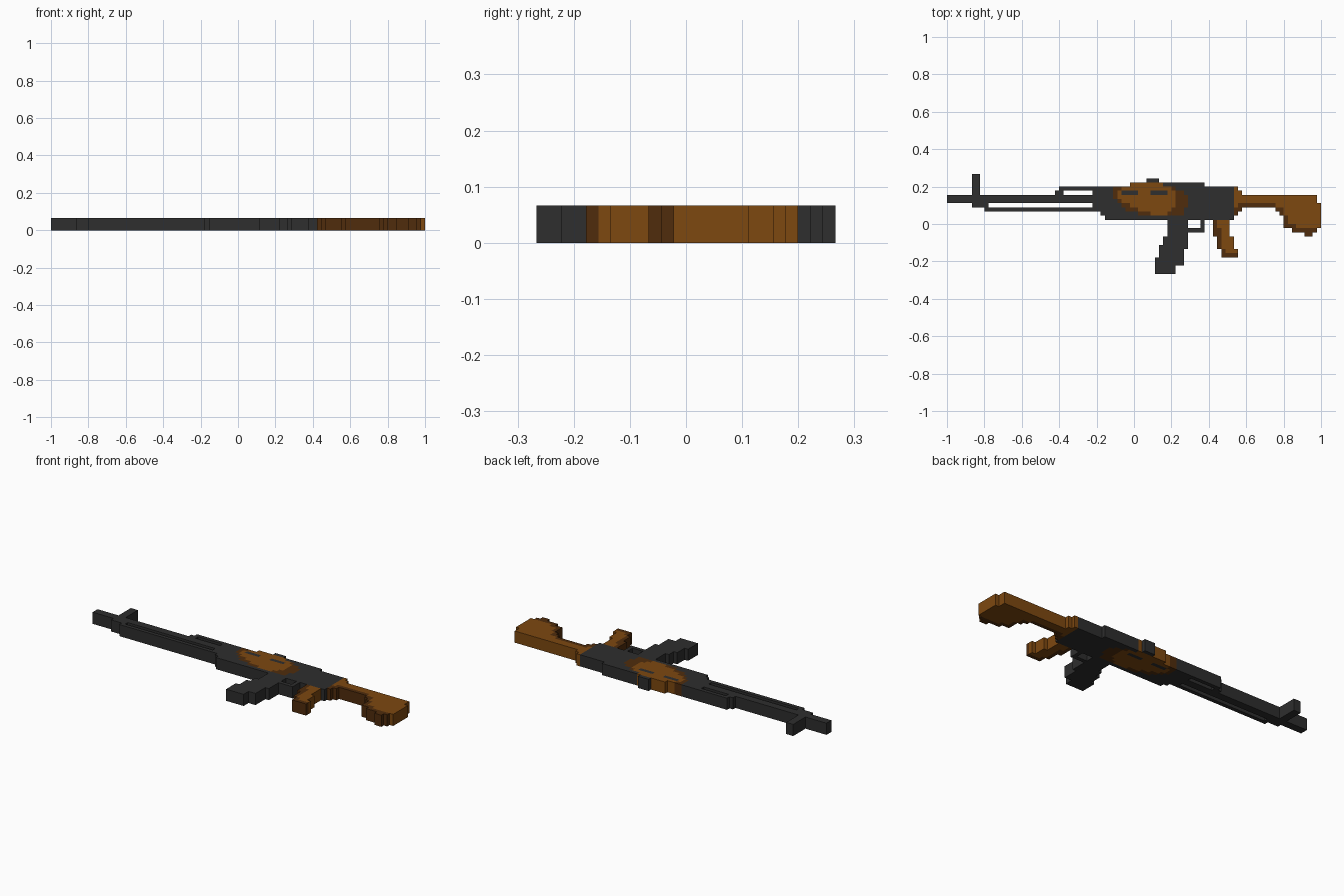
import bpy, bmesh

if "Cube" in bpy.data.objects:
    bpy.data.objects.remove(bpy.data.objects["Cube"], do_unlink=True)

CELL = 2 / 90          # side of one square cell
DEPTH = 3              # thickness in cells


def linear(c):
    c /= 255
    return c / 12.92 if c <= 0.04045 else ((c + 0.055) / 1.055) ** 2.4


def material(name, rgb):
    m = bpy.data.materials.new(name)
    m.use_nodes = True
    col = [linear(c) for c in rgb] + [1]
    m.diffuse_color = col
    bsdf = m.node_tree.nodes["Principled BSDF"]
    bsdf.inputs["Base Color"].default_value = col
    bsdf.inputs["Roughness"].default_value = 0.9
    return m


MATS = [material("dark metal", (46, 46, 46)),
        material("brown wood", (125, 72, 16)),
        material("dark brown wood", (80, 44, 12))]
METAL, WOOD, DARK = 0, 1, 2


def paint(layers):
    """Fill cells from (material, rectangles); later layers cover earlier ones.
    A rectangle is column start, column end, row start, row end."""
    cells = {}
    for mat, rects in layers:
        for i0, i1, j0, j1 in rects:
            for i in range(i0, i1):
                for j in range(j0, j1):
                    cells[i, j] = mat
    return cells


def build(name, cells):
    """Make one solid of flat blocks, with walls only on its outline."""
    bm = bmesh.new()

    def quad(pts, mat):
        f = bm.faces.new([bm.verts.new(((x - 45) * CELL, (12 - y) * CELL, z * CELL))
                          for x, y, z in pts])
        f.material_index = mat

    for (i, j), mat in cells.items():
        ring = [(i, j + 1), (i + 1, j + 1), (i + 1, j), (i, j)]
        sides = [(0, 1), (1, 0), (0, -1), (-1, 0)]
        quad([(x, y, DEPTH) for x, y in ring], mat)
        quad([(x, y, 0) for x, y in reversed(ring)], mat)
        for k, (di, dj) in enumerate(sides):
            if (i + di, j + dj) not in cells:
                a, b = ring[k], ring[(k + 1) % 4]
                quad([(*a, 0), (*b, 0), (*b, DEPTH), (*a, DEPTH)], mat)
    bmesh.ops.remove_doubles(bm, verts=bm.verts, dist=CELL * 0.01)
    bmesh.ops.dissolve_limit(bm, angle_limit=0.01, verts=bm.verts, edges=bm.edges,
                             delimit={'MATERIAL'})
    bmesh.ops.triangulate(bm, faces=[f for f in bm.faces if len(f.verts) > 4])
    me = bpy.data.meshes.new(name)
    bm.to_mesh(me)
    bm.free()
    for m in MATS:
        me.materials.append(m)
    ob = bpy.data.objects.new(name, me)
    bpy.context.collection.objects.link(ob)


# Wooden handguard: per row, start, light start, light end, end
rows = {2: (44, 44, 52, 52), 3: (40, 42, 54, 55), 4: (40, 41, 55, 57),
        5: (40, 41, 55, 58), 6: (41, 42, 55, 58), 7: (42, 44, 55, 58),
        8: (43, 46, 54, 57), 9: (46, 49, 53, 57)}
handguard = paint(
    [(DARK, [(a, d, j, j + 1) for j, (a, b, c, d) in rows.items()]),
     (WOOD, [(b, c, j, j + 1) for j, (a, b, c, d) in rows.items()]),
     (METAL, [(42, 46, 4, 5), (49, 53, 4, 5)])])          # vent slots
build("handguard", handguard)

# Receiver body around the handguard, with the rear sight on top
receiver = paint([(METAL, [(35, 69, 3, 9), (37, 69, 9, 10), (38, 69, 10, 11),
                           (44, 62, 2, 3), (48, 51, 1, 2)])])
build("receiver", {c: m for c, m in receiver.items() if c not in handguard})

# Barrel group
build("barrel", paint([(METAL, [(0, 35, 5, 7)])]))
build("front_sight", paint([(METAL, [(6, 8, 0, 5)])]))
build("cleaning_rod", paint([(METAL, [(6, 10, 7, 8), (9, 37, 8, 9)])]))
build("gas_tube", paint([(METAL, [(27, 35, 3, 4), (26, 28, 4, 5)])]))

# Curved magazine and trigger guard
build("magazine", paint([(METAL, [(53, 58, 11, 15), (52, 58, 15, 17), (51, 58, 17, 18),
                                  (51, 57, 18, 20), (50, 57, 20, 22), (50, 55, 22, 24)])]))
build("trigger_guard", paint([(METAL, [(58, 62, 13, 14), (61, 62, 11, 13)])]))

# Pistol grip with a dark front edge and foot
build("grip", paint(
    [(WOOD, [(64, 68, 11, 15), (65, 69, 15, 18), (66, 70, 18, 20)]),
     (DARK, [(64, 65, 11, 15), (65, 66, 15, 18), (66, 67, 18, 20), (66, 70, 19, 20),
             (65, 66, 13, 15)])]))

# Shoulder stock with a dark underside
build("stock", paint(
    [(WOOD, [(69, 70, 3, 10), (70, 71, 4, 9), (71, 89, 5, 8), (79, 89, 8, 9),
             (80, 89, 9, 10), (81, 89, 10, 13), (83, 89, 13, 14), (86, 88, 14, 15),
             (89, 90, 7, 13)]),
     (DARK, [(69, 70, 8, 10), (70, 71, 7, 9), (71, 79, 7, 8), (79, 80, 8, 9),
             (80, 81, 8, 10), (81, 82, 10, 13), (82, 84, 12, 13), (83, 89, 13, 14),
             (86, 88, 14, 15)])]))
